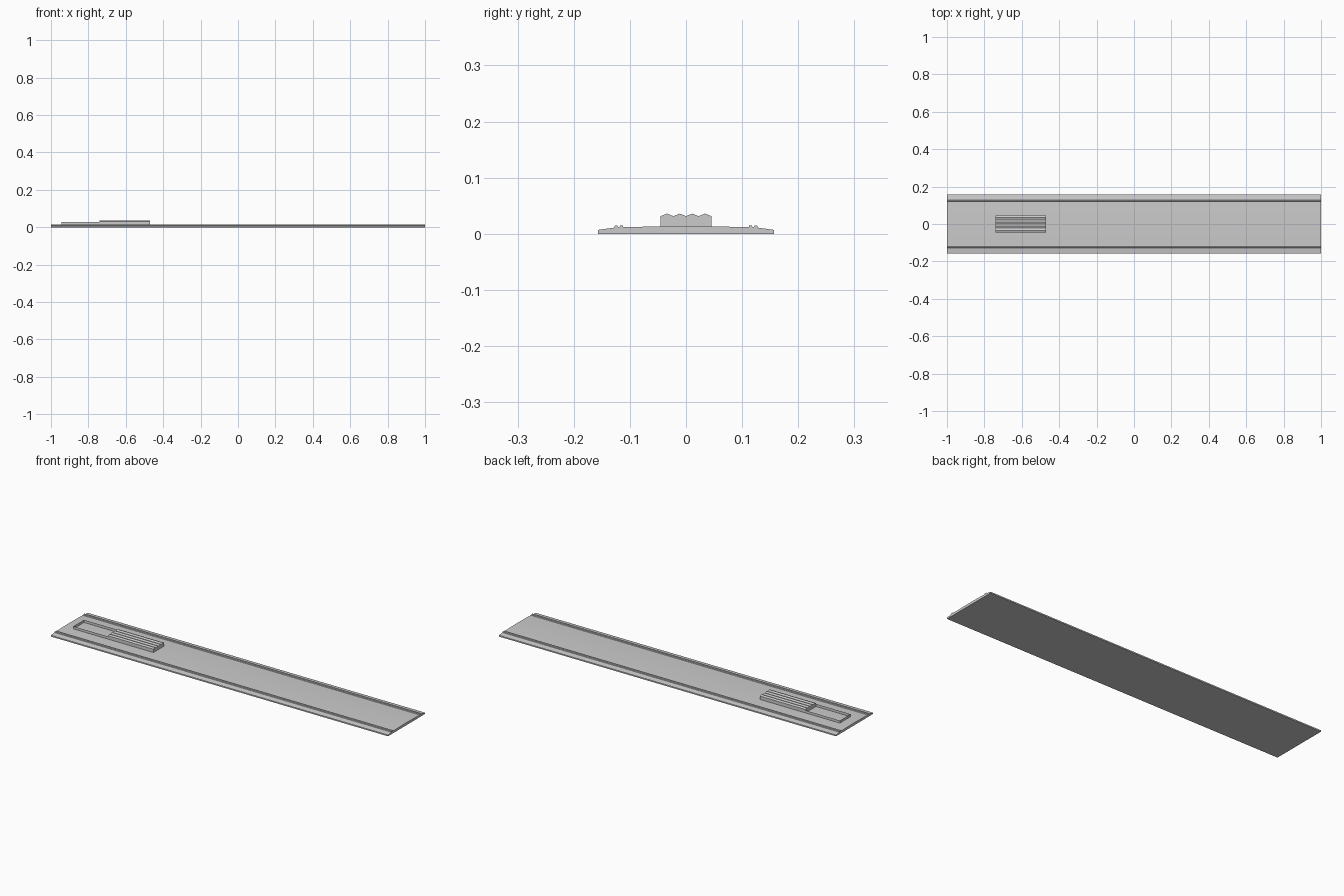
import bpy

if "Cube" in bpy.data.objects:
    bpy.data.objects.remove(bpy.data.objects["Cube"])


def extrude_profile(name, pts, x0, x1):
    """Extrude a closed (y, z) profile along x with capped ends."""
    n = len(pts)
    verts = [(x, y, z) for x in (x0, x1) for y, z in pts]
    faces = [(i, (i + 1) % n, n + (i + 1) % n, n + i) for i in range(n)]
    faces += [tuple(reversed(range(n))), tuple(range(n, 2 * n))]
    return make(name, verts, faces)


def make(name, verts, faces):
    mesh = bpy.data.meshes.new(name)
    mesh.from_pydata(verts, [], faces)
    ob = bpy.data.objects.new(name, mesh)
    bpy.context.collection.objects.link(ob)
    return ob


def mirrored(half):
    """Complete a half profile (y < 0 side) across y = 0."""
    return half + [(-y, z) for y, z in reversed(half) if y != 0]


W, H = 0.157, 0.0055

# flat backing plate
extrude_profile("backing_plate", [(W, 0), (W, H), (-W, H), (-W, 0)][::-1][::1], -1, 1)

# gently crowned top strip with twin raised beads near each edge
half = [(-W, H), (-W, 0.0070), (-0.128, 0.0110),
        (-0.1265, 0.0152), (-0.1225, 0.0152), (-0.1210, 0.0120),
        (-0.1185, 0.0120), (-0.1170, 0.0152), (-0.1130, 0.0152),
        (-0.1115, 0.0118), (-0.06, 0.0130), (0, 0.0138)]
extrude_profile("crowned_strip", mirrored(half)[::-1], -1, 1)

# grip block with four ridges along its length
hw, base = 0.045, 0.008
ridge = [(-hw + i * hw / 4, 0.036 if i % 2 else 0.0315) for i in range(9)]
extrude_profile("ridged_grip", ([(-hw, base)] + ridge + [(hw, base)])[::-1], -0.74, -0.47)

# thin open-topped window frame behind the grip
path = [(-0.74, -hw), (-0.945, -hw), (-0.945, hw), (-0.74, hw)]
verts = [(x, y, z) for z in (0.0125, 0.027) for x, y in path]
make("window_frame", verts, [(i + 1, i, i + 4, i + 5) for i in range(3)])
